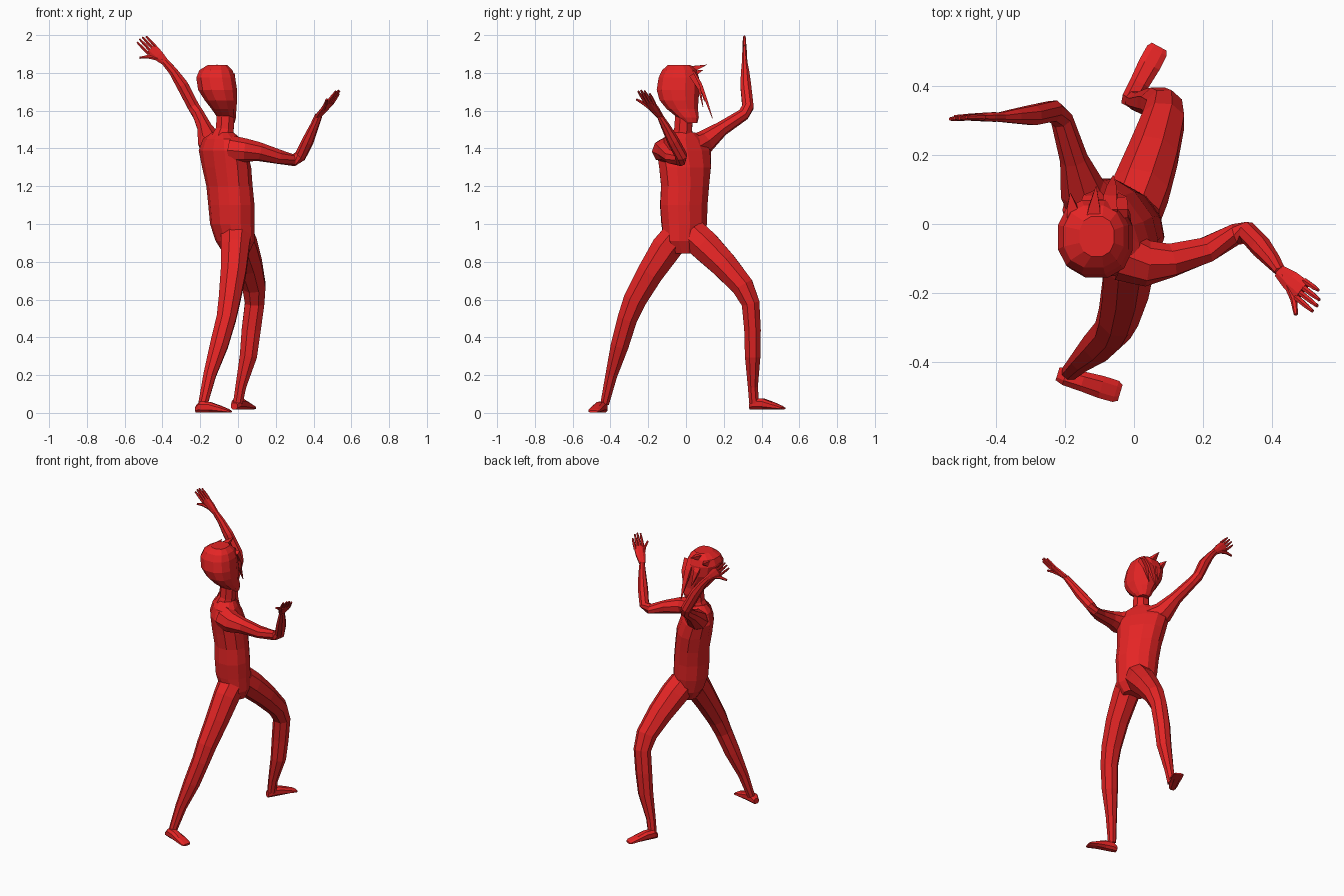
import bpy, bmesh, math
from mathutils import Vector

red = bpy.data.materials.new("red")
red.diffuse_color = (0.78, 0.018, 0.018, 1)


def loft(name, rings, ref, n=8, fixed=None, power=1.0):
    """Faceted tube through rings (x, y, z, half width along ref, half depth)."""
    bm = bmesh.new()
    pts = [Vector(r[:3]) for r in rings]
    loops = []
    for i, r in enumerate(rings):
        if fixed:
            t = Vector(fixed)
        else:
            t = Vector()
            if i > 0:
                t += (pts[i] - pts[i - 1]).normalized()
            if i < len(pts) - 1:
                t += (pts[i + 1] - pts[i]).normalized()
            t.normalize()
        u = Vector(ref)
        u = (u - t * u.dot(t)).normalized()
        v = t.cross(u)
        a, b = r[3], r[4] if len(r) > 4 else r[3]
        loop = []
        for k in range(n):
            ang = 2 * math.pi * (k + 0.5) / n
            c, s = math.cos(ang), math.sin(ang)
            c = math.copysign(abs(c) ** power, c)
            s = math.copysign(abs(s) ** power, s)
            loop.append(bm.verts.new(pts[i] + u * c * a * 1.03 + v * s * b * 1.03))
        loops.append(loop)
    for p, q in zip(loops, loops[1:]):
        for k in range(n):
            bm.faces.new((p[k], p[(k + 1) % n], q[(k + 1) % n], q[k]))
    bm.faces.new(loops[0])
    bm.faces.new(loops[-1])
    bmesh.ops.recalc_face_normals(bm, faces=bm.faces)
    me = bpy.data.meshes.new(name)
    bm.to_mesh(me)
    bm.free()
    me.materials.append(red)
    ob = bpy.data.objects.new(name, me)
    bpy.context.collection.objects.link(ob)
    return ob


UP = (0, 0, 1)

# Torso, turned so the chest looks towards +x +y
loft("torso", [
    (-0.01, -0.005, 0.845, 0.07, 0.06), (-0.015, -0.01, 0.91, 0.11, 0.09),
    (-0.03, -0.01, 1.0, 0.121, 0.106), (-0.035, -0.012, 1.1, 0.128, 0.108),
    (-0.045, -0.005, 1.2, 0.132, 0.105), (-0.06, -0.005, 1.3, 0.145, 0.108),
    (-0.08, -0.012, 1.39, 0.155, 0.098), (-0.085, -0.015, 1.45, 0.125, 0.075),
    (-0.08, -0.012, 1.485, 0.06, 0.05)], (-0.58, 0.81, 0), 12, UP, 0.9)

# Neck and head
loft("neck", [(-0.085, -0.025, 1.44, 0.065), (-0.07, -0.015, 1.5, 0.05),
              (-0.065, -0.01, 1.6, 0.048)], (1, 0, 0))
loft("head", [
    (-0.05, 0.025, 1.535, 0.032, 0.035), (-0.06, 0.01, 1.565, 0.05, 0.058),
    (-0.075, -0.02, 1.61, 0.066, 0.083), (-0.09, -0.037, 1.655, 0.086, 0.103),
    (-0.108, -0.042, 1.71, 0.103, 0.113), (-0.118, -0.038, 1.775, 0.103, 0.107),
    (-0.117, -0.036, 1.815, 0.087, 0.09), (-0.108, -0.036, 1.843, 0.05, 0.058)],
    (1, 0, 0), 12, UP, 0.85)

# Pointed hair locks over the face
locks = [
    [(-0.12, -0.01, 1.815, 0.035, 0.025), (-0.115, 0.05, 1.825, 0.022, 0.018), (-0.11, 0.11, 1.843, 0.001)],
    [(-0.17, 0.0, 1.79, 0.035, 0.03), (-0.18, 0.05, 1.8, 0.02, 0.018), (-0.185, 0.09, 1.815, 0.001)],
    [(-0.07, 0.03, 1.805, 0.03, 0.02), (-0.07, 0.075, 1.74, 0.026, 0.013),
     (-0.065, 0.105, 1.66, 0.019, 0.01), (-0.06, 0.14, 1.56, 0.002)],
    [(-0.14, 0.03, 1.80, 0.03, 0.02), (-0.13, 0.075, 1.74, 0.024, 0.012),
     (-0.11, 0.098, 1.65, 0.002)],
    [(-0.035, 0.03, 1.79, 0.025, 0.02), (-0.035, 0.07, 1.72, 0.02, 0.012),
     (-0.045, 0.09, 1.62, 0.002)]]
for i, lock in enumerate(locks):
    loft(f"hair_lock_{i + 1}", lock, (1, 0, 0), 4)

# Raised arm and outstretched arm
loft("raised_arm", [
    (-0.11, 0.04, 1.40, 0.08, 0.07), (-0.15, 0.10, 1.435, 0.066, 0.06),
    (-0.175, 0.19, 1.505, 0.04, 0.038), (-0.21, 0.305, 1.58, 0.032),
    (-0.235, 0.328, 1.62, 0.032), (-0.295, 0.316, 1.735, 0.033, 0.03),
    (-0.345, 0.313, 1.81, 0.024, 0.022), (-0.39, 0.31, 1.862, 0.02, 0.014)],
    (1, 0, 0.3))
loft("outstretched_arm", [
    (-0.03, -0.09, 1.395, 0.075, 0.07), (0.04, -0.115, 1.39, 0.066, 0.06),
    (0.11, -0.105, 1.383, 0.048, 0.05), (0.21, -0.075, 1.357, 0.038, 0.04),
    (0.295, -0.03, 1.338, 0.03, 0.032), (0.33, -0.025, 1.36, 0.032),
    (0.37, -0.068, 1.44, 0.031), (0.405, -0.11, 1.52, 0.023),
    (0.427, -0.14, 1.575, 0.014, 0.02)], (0.5, 0.8, 0.4))


def hand(name, wrist, knuckle, side, tips, thumb):
    """Flat palm, four fingers across 'side', and a thumb."""
    w, k, s = Vector(wrist), Vector(knuckle), Vector(side).normalized()
    m = w.lerp(k, 0.5)
    loft(name + "_palm", [(*w, 0.02, 0.014), (*m, 0.031, 0.014), (*k, 0.034, 0.01)], s)
    for i, tip in enumerate(tips):
        base = k + s * (i - 1.5) * 0.018 - (k - w) * 0.1
        mid = base.lerp(Vector(tip), 0.6)
        loft(f"{name}_finger_{i + 1}", [(*base, 0.009), (*mid, 0.008), (*tip, 0.005)], s, 6)
    t = Vector(thumb)
    loft(name + "_thumb", [(*w.lerp(k, 0.2), 0.014), (*m.lerp(t, 0.55), 0.01), (*t, 0.006)], k - w, 6)


hand("raised_hand", (-0.385, 0.311, 1.857), (-0.462, 0.31, 1.928), (0.65, 0, 0.75),
     [(-0.534, 0.305, 1.962), (-0.522, 0.307, 1.98), (-0.507, 0.307, 1.99), (-0.487, 0.31, 1.994)],
     (-0.522, 0.31, 1.88))
hand("outstretched_hand", (0.424, -0.138, 1.57), (0.49, -0.195, 1.645), (0.45, 0.85, -0.1),
     [(0.518, -0.253, 1.703), (0.532, -0.238, 1.708), (0.538, -0.22, 1.705), (0.535, -0.192, 1.69)],
     (0.47, -0.263, 1.66))

# Legs: one stepping to +y, one trailing to -y
loft("front_leg", [
    (-0.005, 0.035, 0.945, 0.085, 0.085), (0.02, 0.10, 0.885, 0.085, 0.085),
    (0.055, 0.20, 0.785, 0.076, 0.074), (0.085, 0.30, 0.67, 0.064, 0.062),
    (0.088, 0.342, 0.58, 0.054, 0.05), (0.07, 0.352, 0.44, 0.053, 0.046),
    (0.055, 0.353, 0.30, 0.048, 0.043), (0.015, 0.354, 0.14, 0.03, 0.028),
    (0.0, 0.36, 0.055, 0.027, 0.027)], (1, 0, 0))
loft("back_leg", [
    (-0.01, -0.045, 0.945, 0.085, 0.08), (-0.015, -0.105, 0.87, 0.078, 0.085),
    (-0.025, -0.19, 0.74, 0.07, 0.073), (-0.045, -0.27, 0.6, 0.06, 0.064),
    (-0.062, -0.31, 0.5, 0.054, 0.055), (-0.10, -0.35, 0.36, 0.05, 0.05),
    (-0.15, -0.395, 0.2, 0.035, 0.033), (-0.185, -0.43, 0.05, 0.026, 0.024)], (1, 0, 0))


def foot(name, heel, toe, z):
    """Wedge foot: tall at the heel, thin and wider at the toe."""
    h, t = Vector((*heel, 0)), Vector((*toe, 0))
    d = (t - h).normalized()
    rings = [(0, 0.02, 0.018), (0.12, 0.028, 0.03), (0.4, 0.03, 0.029),
             (0.7, 0.034, 0.019), (0.93, 0.033, 0.01), (1, 0.025, 0.006)]
    out = []
    for f, w, half in rings:
        p = h.lerp(t, f)
        out.append((p.x, p.y, z + half, w, half))
    loft(name, out, (-d.y, d.x, 0), 8, d, 0.8)


foot("front_foot", (-0.02, 0.342), (0.073, 0.515), 0.018)
foot("back_foot", (-0.222, -0.435), (-0.04, -0.49), 0.001)
